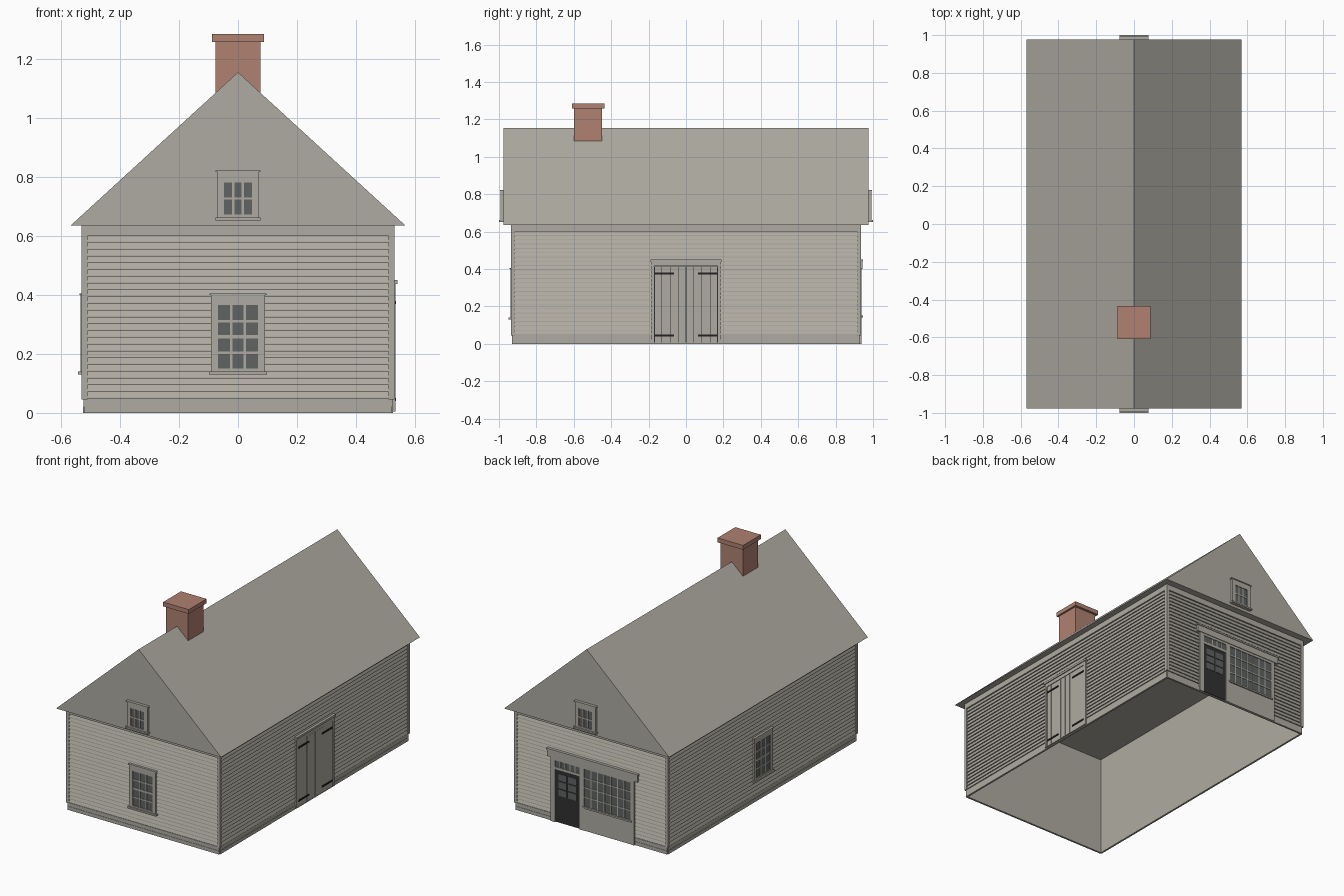
import bpy, bmesh, math
from mathutils import Matrix, Vector

cube = bpy.data.objects.get("Cube")
if cube:
    bpy.data.objects.remove(cube, do_unlink=True)


def material(name, rgb):
    m = bpy.data.materials.new(name)
    m.use_nodes = True
    m.diffuse_color = (*rgb, 1)
    m.node_tree.nodes["Principled BSDF"].inputs["Base Color"].default_value = (*rgb, 1)
    return m


GREY = material("weathered grey", (0.43, 0.41, 0.36))
BRICK = material("brick red", (0.43, 0.22, 0.165))
GLASS = material("window glass", (0.115, 0.125, 0.122))
DARK = material("dark door paint", (0.03, 0.031, 0.03))
IRON = material("black iron", (0.015, 0.015, 0.015))

HX, HY, EAVE, RIDGE = 0.52, 0.925, 0.635, 1.155   # wall face and roof heights


def finish(name, bm, mat, matrix=Matrix()):
    bmesh.ops.recalc_face_normals(bm, faces=bm.faces)
    me = bpy.data.meshes.new(name)
    bm.to_mesh(me)
    bm.free()
    me.transform(matrix)
    me.materials.append(mat)
    ob = bpy.data.objects.new(name, me)
    bpy.context.collection.objects.link(ob)
    return ob


def boxes(name, mat, items, matrix=Matrix()):
    """Each item is ((x0, x1), (y0, y1), (z0, z1))."""
    bm = bmesh.new()
    for item in items:
        size = [b - a for a, b in item]
        mid = [(a + b) / 2 for a, b in item]
        bmesh.ops.create_cube(bm, size=1, matrix=Matrix.Translation(mid) @ Matrix.Diagonal((*size, 1)))
    return finish(name, bm, mat, matrix)


def prism(name, mat, profile, x0, x1, matrix=Matrix()):
    """Extrude a (y, z) profile along x."""
    bm = bmesh.new()
    face = bm.faces.new([bm.verts.new((x0, y, z)) for y, z in profile])
    ext = bmesh.ops.extrude_face_region(bm, geom=[face])
    bmesh.ops.translate(bm, vec=(x1 - x0, 0, 0), verts=[v for v in ext["geom"] if isinstance(v, bmesh.types.BMVert)])
    return finish(name, bm, mat, matrix)


def wall_frame(degrees, distance):
    """Local frame: x along the wall, -y outward from its face, z up."""
    return Matrix.Rotation(math.radians(degrees), 4, "Z") @ Matrix.Translation((0, -distance, 0))


FRONT, RIGHT = wall_frame(0, HY), wall_frame(90, HX)
BACK, LEFT = wall_frame(180, HY), wall_frame(270, HX)

# Clapboard walls with skirting, frieze and corner boards
ROWS, LOW, HIGH = 24, 0.048, 0.6
step = (HIGH - LOW) / ROWS
for side, frame, half in (("front", FRONT, HX), ("right", RIGHT, HY), ("back", BACK, HX), ("left", LEFT, HY)):
    profile = [(0.006, 0), (0, 0), (0, LOW)]
    for i in range(ROWS):
        z = LOW + i * step
        profile += [(-0.007, z), (-0.007, z + 0.004), (0, z + step)]
    profile += [(0, EAVE), (0.006, EAVE)]
    prism(side + "_clapboards", GREY, profile, -half, half, frame)
    boxes(side + "_trim", GREY, [
        ((-half, half), (-0.006, 0), (0, 0.022)),
        ((-half, half), (-0.004, 0), (0.022, 0.045)),
        ((-half, half), (-0.009, 0), (HIGH, EAVE)),
        *[((min(s * (half - 0.01), s * (half + 0.01)), max(s * (half - 0.01), s * (half + 0.01))),
           (-0.01, 0), (0.045, EAVE)) for s in (-1, 1)]], frame)

# Solid gable roof
turn = Matrix.Rotation(math.radians(90), 4, "Z")
prism("gable_roof", GREY, [(-0.568, EAVE), (0.568, EAVE), (0, RIDGE)], -0.977, 0.977, turn)

# Chimney and cap
boxes("chimney", BRICK, [((-0.077, 0.077), (-0.6, -0.45), (0.56, 1.26)),
                         ((-0.088, 0.088), (-0.61, -0.435), (1.258, 1.285))])


def bars(x0, x1, z0, z1, cols, rows, bar, d0, d1, thick=None):
    """Glazing bars between panes; thick widens the middle rail."""
    out = []
    for i in range(1, cols):
        x = x0 + (x1 - x0) * i / cols
        out.append(((x - bar / 2, x + bar / 2), (d0, d1), (z0, z1)))
    for j in range(1, rows):
        z = z0 + (z1 - z0) * j / rows
        b = thick if thick and j * 2 == rows else bar
        out.append(((x0, x1), (d0, d1), (z - b / 2, z + b / 2)))
    return out


def border(x0, x1, z0, z1, ix0, ix1, iz0, iz1, d0, d1):
    """Four boards round an opening."""
    return [((x0, ix0), (d0, d1), (z0, z1)), ((ix1, x1), (d0, d1), (z0, z1)),
            ((ix0, ix1), (d0, d1), (z0, iz0)), ((ix0, ix1), (d0, d1), (iz1, z1))]


def window(name, frame, half, z0, z1, ghalf, gz0, gz1, rows, rail=None):
    boxes(name + "_glass", GLASS, [((-ghalf, ghalf), (-0.009, 0), (gz0, gz1))], frame)
    parts = border(-half, half, z0, z1, -ghalf, ghalf, gz0, gz1, -0.014, 0)
    parts += bars(-ghalf, ghalf, gz0, gz1, 3, rows, 0.008, -0.012, 0, rail)
    parts += [((-half - 0.007, half + 0.007), (-0.023, 0), (z0, z0 + 0.01)),
              ((-half - 0.006, half + 0.006), (-0.018, 0), (z1 - 0.006, z1))]
    boxes(name + "_frame", GREY, parts, frame)


# Sash windows on front and left walls, small windows in both gables
window("front_window", FRONT, 0.091, 0.13, 0.405, 0.068, 0.15, 0.365, 4, 0.012)
window("left_window", LEFT, 0.091, 0.13, 0.405, 0.068, 0.15, 0.365, 4, 0.012)
for side, angle in (("front", 0), ("back", 180)):
    window(side + "_gable_window", wall_frame(angle, 0.977), 0.07, 0.652, 0.822, 0.047, 0.672, 0.782, 2)

# Plank double doors with strap hinges
boxes("double_door_frame", GREY, border(-0.187, 0.187, 0.005, 0.445, -0.17, 0.17, 0.006, 0.415, -0.014, 0)
      + [((-0.19, 0.19), (-0.02, 0), (0.437, 0.45))], RIGHT)
planks, straps = [], []
for s in (-1, 1):
    edges = [0.001, 0.042, 0.085, 0.13, 0.168]
    for a, b in zip(edges, edges[1:]):
        planks.append((tuple(sorted((s * (a + 0.0012), s * (b - 0.0012)))), (-0.012, 0), (0.008, 0.413)))
    for z in (0.045, 0.375):
        straps.append((tuple(sorted((s * 0.065, s * 0.168))), (-0.016, -0.011), (z - 0.005, z + 0.005)))
boxes("double_door_backing", DARK, [((-0.17, 0.17), (-0.0085, 0), (0.008, 0.413))], RIGHT)
boxes("double_door_planks", GREY, planks, RIGHT)
boxes("strap_hinges", IRON, straps, RIGHT)

# Shopfront: local x runs towards the model's right
DX0, DX1, WX0, WX1 = -0.245, -0.075, -0.045, 0.275
TOP = 0.385
boxes("shopfront_surround", GREY, [
    ((-0.275, DX0), (-0.014, 0), (0, 0.41)),
    ((DX1, WX0), (-0.014, 0), (0, 0.41)),
    ((WX1, 0.3), (-0.014, 0), (0, 0.41)),
    ((WX0, WX1), (-0.012, 0), (0, 0.15)),
    ((DX0, WX1), (-0.014, 0), (TOP, 0.41)),
    ((DX0, DX1), (-0.014, 0), (0.33, 0.345)),
    ((-0.295, 0.325), (-0.018, 0), (0.4, 0.445)),
    ((-0.3, 0.33), (-0.022, 0), (0.44, 0.45)),
    ((WX0 - 0.008, WX1 + 0.008), (-0.02, 0), (0.14, 0.15))], BACK)
boxes("shop_window_glass", GLASS, [((WX0, WX1), (-0.009, 0), (0.15, TOP))], BACK)
boxes("shop_window_bars", GREY, bars(WX0, WX1, 0.15, TOP, 7, 4, 0.007, -0.012, 0), BACK)
boxes("transom_glass", GLASS, [((DX0, DX1), (-0.009, 0), (0.345, TOP))], BACK)
boxes("transom_bars", GREY, bars(DX0, DX1, 0.345, TOP, 5, 1, 0.007, -0.012, 0), BACK)
boxes("shop_door", DARK, [((DX0, DX1), (-0.01, 0), (0.004, 0.33))], BACK)
panes = [((a, a + 0.058), (-0.012, -0.009), (z, z + 0.04))
         for a in (DX0 + 0.022, DX0 + 0.09) for z in (0.17, 0.218, 0.266)]
boxes("shop_door_panes", GLASS, panes, BACK)
